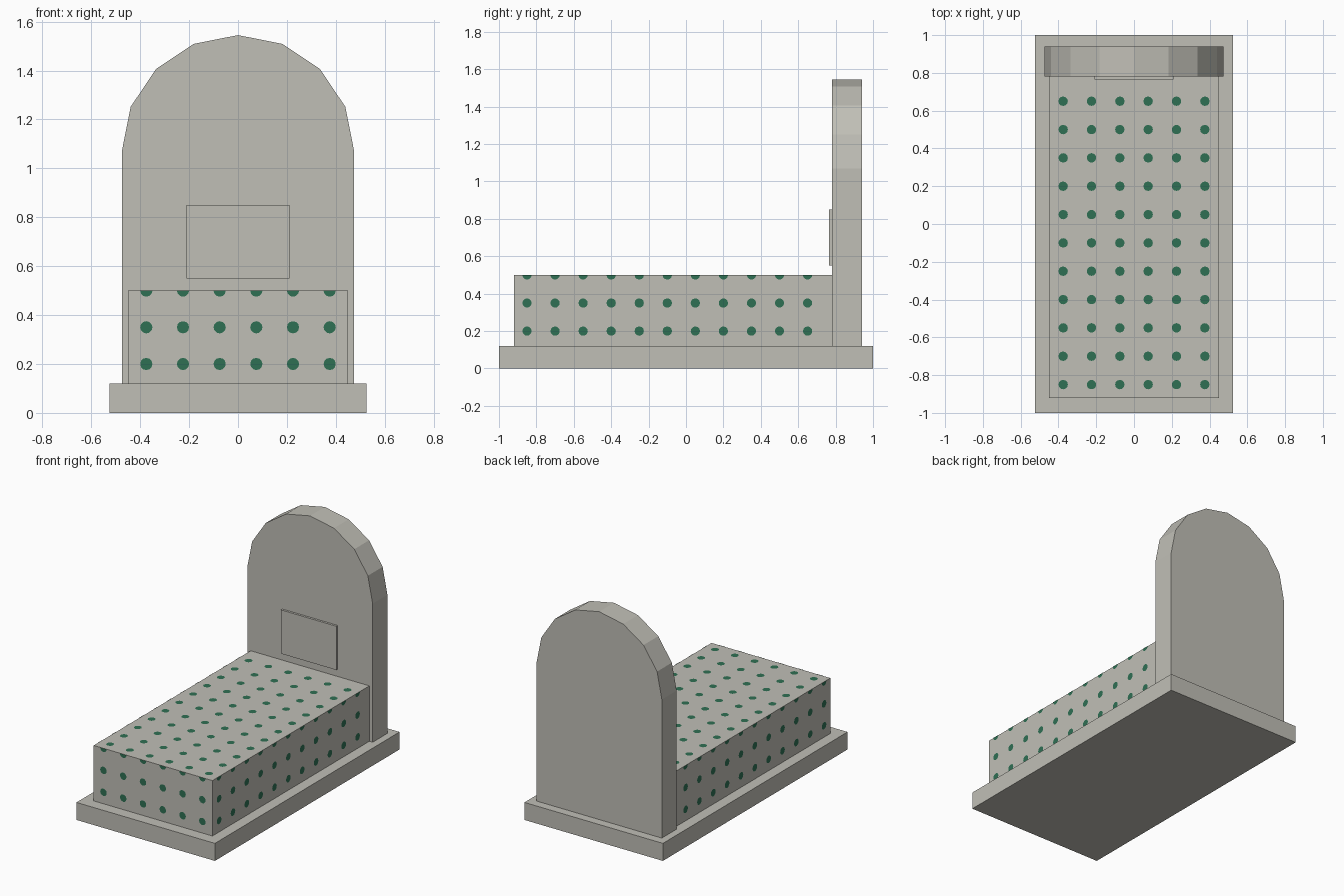
import bpy, bmesh, math
from mathutils import Vector

if "Cube" in bpy.data.objects:
    bpy.data.objects.remove(bpy.data.objects["Cube"])


def material(name, color):
    m = bpy.data.materials.new(name)
    m.diffuse_color = (*color, 1)
    m.use_nodes = True
    m.node_tree.nodes["Principled BSDF"].inputs["Base Color"].default_value = m.diffuse_color
    return m


STONE = material("pale_stone", (0.53, 0.52, 0.47))
GREEN = material("moss_green", (0.028, 0.16, 0.088))


def finish(name, bm, mat):
    me = bpy.data.meshes.new(name)
    bm.to_mesh(me)
    bm.free()
    me.materials.append(mat)
    ob = bpy.data.objects.new(name, me)
    bpy.context.collection.objects.link(ob)
    return ob


def prism(name, outline, y0, y1):
    """Extrude an x-z outline from y0 to y1."""
    bm = bmesh.new()
    face = bm.faces.new([bm.verts.new((x, y0, z)) for x, z in outline])
    ext = bmesh.ops.extrude_face_region(bm, geom=[face])
    verts = [v for v in ext["geom"] if isinstance(v, bmesh.types.BMVert)]
    bmesh.ops.translate(bm, verts=verts, vec=(0, y1 - y0, 0))
    bmesh.ops.recalc_face_normals(bm, faces=bm.faces)
    return finish(name, bm, STONE)


def box(name, hx, y0, y1, z0, z1):
    return prism(name, [(-hx, z0), (hx, z0), (hx, z1), (-hx, z1)], y0, y1)


# Stone parts
box("base_plinth", 0.525, -1.0, 1.0, 0.0, 0.12)
box("grave_slab", 0.45, -0.92, 0.78, 0.12, 0.50)
box("plaque", 0.21, 0.765, 0.78, 0.55, 0.85)

# Headstone with an eight-sided round arch
R, SPRING = 0.475, 1.07
arch = [(R * math.cos(i * math.pi / 8), SPRING + R * math.sin(i * math.pi / 8))
        for i in range(9)]
prism("headstone", [(-R, 0.12), (R, 0.12)] + arch, 0.78, 0.94)

# Green spots on a 0.15 grid, halved where they meet the slab's top edge
bm = bmesh.new()
LIFT, RAD, N = 0.002, 0.025, 12


def spot(center, u, v, half=False):
    """Flat disc facing u x v; a half disc hangs toward -v."""
    c, u, v = Vector(center), Vector(u), Vector(v)
    c += u.cross(v) * LIFT
    angles = ([math.pi + i * math.pi / 6 for i in range(7)] if half
              else [i * math.tau / N for i in range(N)])
    bm.faces.new([bm.verts.new(c + RAD * (u * math.cos(a) + v * math.sin(a)))
                  for a in angles])


xs = [-0.375 + 0.15 * i for i in range(6)]
ys = [-0.85 + 0.15 * i for i in range(11)]
for x in xs:
    for y in ys:
        spot((x, y, 0.50), (1, 0, 0), (0, 1, 0))
for z in (0.20, 0.35, 0.50):
    half = z == 0.50
    for x in xs:
        spot((x, -0.92, z), (1, 0, 0), (0, 0, 1), half)
    for y in ys:
        for s in (-1, 1):
            spot((s * 0.45, y, z), (0, s, 0), (0, 0, 1), half)
finish("slab_spots", bm, GREEN)
